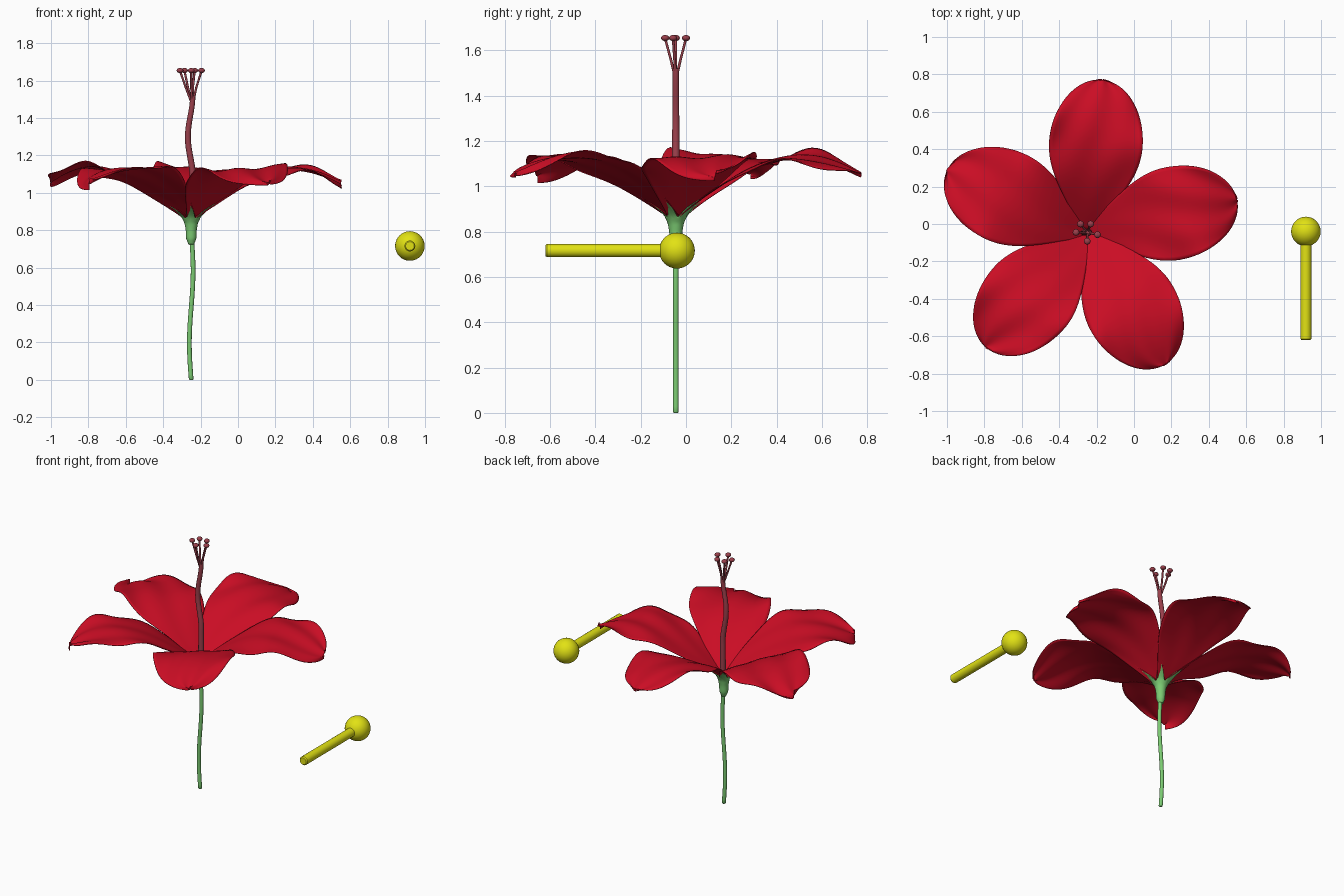
import bpy
import bmesh
import math
from mathutils import Vector, Matrix

if "Cube" in bpy.data.objects:
    bpy.data.objects.remove(bpy.data.objects["Cube"])

CX, CY = -0.25, -0.045          # flower axis
PETAL_START = math.radians(12.4)


def material(name, rgb):
    m = bpy.data.materials.new(name)
    m.diffuse_color = (*rgb, 1)
    m.use_nodes = True
    m.node_tree.nodes["Principled BSDF"].inputs["Base Color"].default_value = m.diffuse_color
    return m


RED = material("petal red", (0.6, 0.004, 0.018))
GREEN = material("stem green", (0.2, 0.6, 0.17))
ROSE = material("pistil rose", (0.32, 0.05, 0.07))
YELLOW = material("pin yellow", (0.76, 0.76, 0.007))


def finish(name, bm, mat, angle=60):
    bmesh.ops.recalc_face_normals(bm, faces=bm.faces)
    mesh = bpy.data.meshes.new(name)
    bm.to_mesh(mesh)
    bm.free()
    ob = bpy.data.objects.new(name, mesh)
    bpy.context.collection.objects.link(ob)
    mesh.materials.append(mat)
    bpy.ops.object.select_all(action='DESELECT')
    ob.select_set(True)
    bpy.context.view_layer.objects.active = ob
    bpy.ops.object.shade_smooth_by_angle(angle=math.radians(angle))
    return ob


def loft(bm, rows, closed=False, caps=False):
    """Skin a list of point rows with quads."""
    rings = [[bm.verts.new(p) for p in row] for row in rows]
    n = len(rings[0])
    for a, b in zip(rings, rings[1:]):
        for i in range(n if closed else n - 1):
            j = (i + 1) % n
            bm.faces.new((a[i], a[j], b[j], b[i]))
    if caps:
        bm.faces.new(rings[0][::-1])
        bm.faces.new(rings[-1])


def tube(bm, path, sides=14):
    """Upright tube through (x, y, z, radius) points."""
    rows = [[(x + r * math.cos(2 * math.pi * k / sides),
              y + r * math.sin(2 * math.pi * k / sides), z) for k in range(sides)]
            for x, y, z, r in path]
    loft(bm, rows, closed=True, caps=True)


# Stem: gently wavy stalk
bm = bmesh.new()
path = [(CX, CY, 0, 0.009)]
for i in range(33):
    z = 0.004 + 0.8 * i / 32
    path.append((CX - 0.01 * math.sin(2 * math.pi * z / 0.78), CY, z, 0.0125))
tube(bm, path)
finish("stem", bm, GREEN)

# Calyx: cup that opens into five pointed sepals between the petals
PROFILE = [(0.012, 0.725), (0.024, 0.755), (0.026, 0.80), (0.033, 0.84),
           (0.05, 0.875), (0.09, 0.912), (0.14, 0.943)]


def calyx_point(s):
    f = min(max(s, 0), 1) * (len(PROFILE) - 1)
    i = min(int(f), len(PROFILE) - 2)
    return [a + (b - a) * (f - i) for a, b in zip(PROFILE[i], PROFILE[i + 1])]


bm = bmesh.new()
rows = []
for i in range(19):
    row = []
    for k in range(60):
        spike = abs((k % 12) - 6) / 6           # 1 at a sepal tip, 0 between
        r, z = calyx_point(i / 18 * (0.62 + 0.38 * spike ** 1.6))
        a = PETAL_START + math.pi / 5 + 2 * math.pi * k / 60
        row.append((CX + r * math.cos(a), CY + r * math.sin(a), z))
    rows.append(row)
loft(bm, rows, closed=True)
ob = finish("calyx", bm, GREEN)
mod = ob.modifiers.new("thickness", 'SOLIDIFY')
mod.thickness = 0.003

# Petals: funnel-shaped, arched sheets with ruffled rims
LENGTH, WIDEST = 0.82, 0.47


def half_width(r):
    if r < WIDEST:
        return 0.035 + 0.215 * math.sin(math.pi / 2 * r / WIDEST) ** 1.2
    return 0.25 * math.sqrt(max(0.0004, 1 - ((r - WIDEST) / (LENGTH - WIDEST)) ** 2))


for p in range(5):
    bm = bmesh.new()
    turn = Matrix.Rotation(PETAL_START + p * 2 * math.pi / 5, 3, 'Z')
    rows = []
    for i in range(41):
        r = LENGTH * math.sin(math.pi / 2 * i / 40)
        row = []
        for j in range(25):
            v = j / 12 - 1
            z = 0.86 + 0.27 * math.sin(math.pi / 2 * r / 0.55)
            grow = min(1, r / 0.5) ** 2
            ruffle = 0.02 * math.sin(r * 17 + 1.9 * p + 2.2 * v) * v * v
            ripple = 0.006 * math.sin(v * 7 + r * 9 + p)
            z += grow * (ruffle + ripple + 0.012 * v) + 0.006 * v
            row.append(turn @ Vector((r, v * half_width(r), z)) + Vector((CX, CY, 0)))
        rows.append(row)
    loft(bm, rows)
    ob = finish(f"petal_{p + 1}", bm, RED)
    mod = ob.modifiers.new("thickness", 'SOLIDIFY')
    mod.thickness = 0.004

# Pistil: bent column with five branches ending in small knobs
bm = bmesh.new()
path = []
for i in range(33):
    z = 0.87 + 0.65 * i / 32
    x = -0.255 + 0.013 * math.cos(2 * math.pi * (max(z, 1.06) - 1.08) / 0.44)
    path.append((x, CY, z, 0.019 - 0.005 * i / 32))
tube(bm, path)
finish("pistil_column", bm, ROSE)

KNOBS = [(-0.06, 0.0), (-0.036, 0.045), (0.018, 0.045), (0.055, -0.012), (0.0, -0.047)]
for n, (dx, dy) in enumerate(KNOBS):
    bm = bmesh.new()
    tube(bm, [(CX + 0.005 + dx * 0.1, CY + dy * 0.1, 1.49, 0.007),
              (CX + dx * 0.5, CY + dy * 0.5, 1.565, 0.006),
              (CX + dx, CY + dy, 1.652, 0.006)], 10)
    bmesh.ops.create_uvsphere(
        bm, u_segments=16, v_segments=10, radius=0.018,
        matrix=Matrix.Translation((CX + dx, CY + dy, 1.654)) @ Matrix.Diagonal((1, 1, 0.75, 1)))
    finish(f"stigma_{n + 1}", bm, ROSE)

# Pin: ball head on a rod that points to the front
bm = bmesh.new()
bmesh.ops.create_uvsphere(bm, u_segments=32, v_segments=20, radius=0.079,
                          matrix=Matrix.Translation((0.919, -0.04, 0.716)))
finish("pin_head", bm, YELLOW)

bm = bmesh.new()
rows = []
for y, r in [(-0.06, 0.029), (-0.614, 0.029), (-0.621, 0.023)]:
    rows.append([(0.919 + r * math.cos(2 * math.pi * k / 24), y,
                  0.716 + r * math.sin(2 * math.pi * k / 24)) for k in range(24)])
loft(bm, rows, closed=True, caps=True)
finish("pin_rod", bm, YELLOW, 35)
